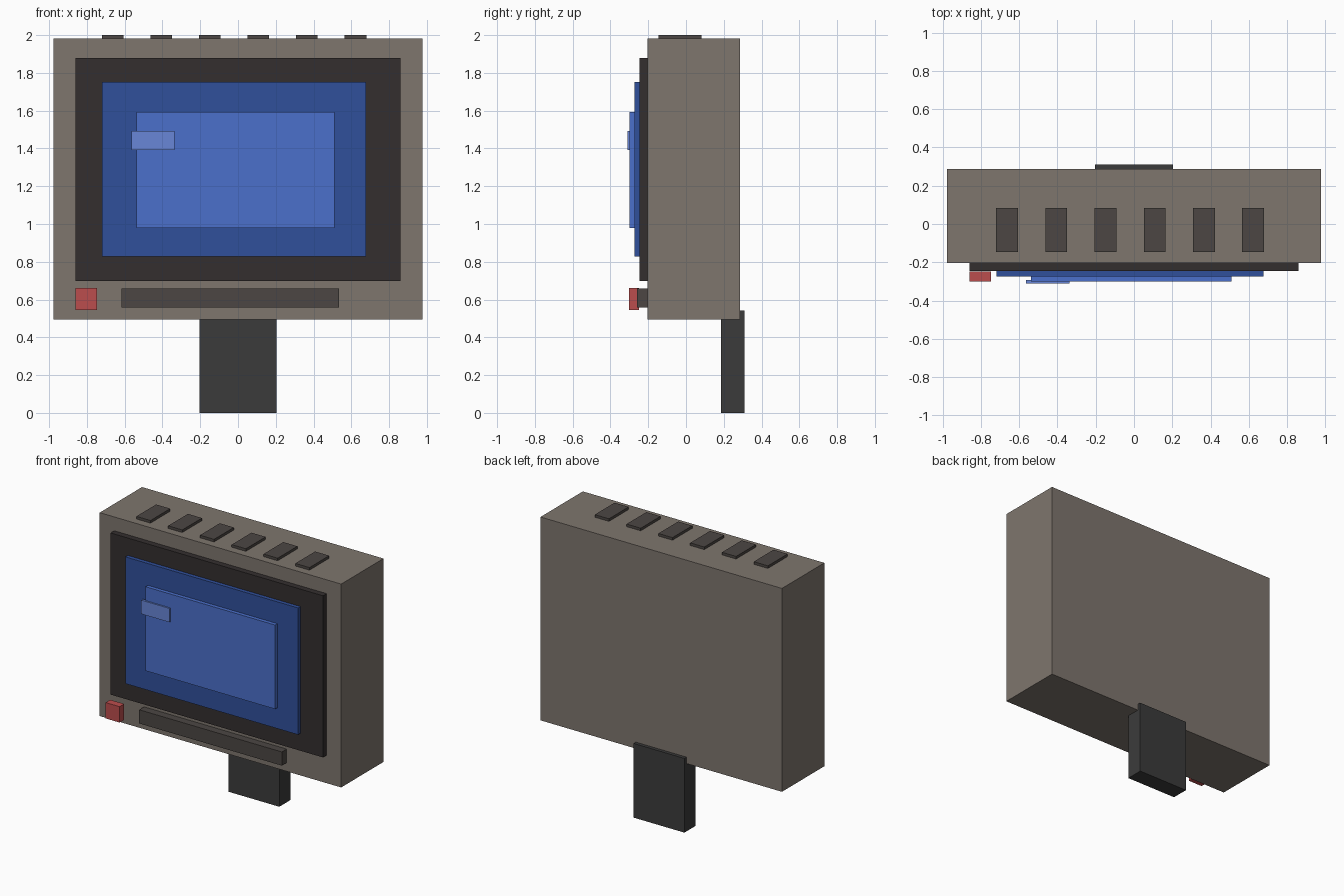
import bpy
import bmesh
from mathutils import Vector

if "Cube" in bpy.data.objects:
    bpy.data.objects.remove(bpy.data.objects["Cube"])


def paint(name, rgb):
    mat = bpy.data.materials.new(name)
    mat.diffuse_color = (*rgb, 1.0)
    mat.use_nodes = True
    mat.node_tree.nodes["Principled BSDF"].inputs["Base Color"].default_value = mat.diffuse_color
    return mat


def box(name, x, y, z, mat):
    """Box spanning the given (min, max) ranges."""
    lo, hi = Vector((x[0], y[0], z[0])), Vector((x[1], y[1], z[1]))
    bm = bmesh.new()
    bmesh.ops.create_cube(bm, size=1.0)
    bmesh.ops.scale(bm, vec=hi - lo, verts=bm.verts)
    bmesh.ops.translate(bm, vec=(lo + hi) / 2, verts=bm.verts)
    mesh = bpy.data.meshes.new(name)
    bm.to_mesh(mesh)
    bm.free()
    mesh.materials.append(mat)
    obj = bpy.data.objects.new(name, mesh)
    bpy.context.collection.objects.link(obj)
    return obj


casing = paint("casing_taupe", (0.21, 0.18, 0.155))
frame = paint("frame_black", (0.034, 0.028, 0.028))
trim = paint("trim_dark", (0.072, 0.062, 0.057))
metal = paint("stand_grey", (0.044, 0.044, 0.044))
blue_dark = paint("blue_dark", (0.03, 0.08, 0.33))
blue_mid = paint("blue_mid", (0.07, 0.16, 0.60))
blue_light = paint("blue_light", (0.14, 0.24, 0.68))
red = paint("button_red", (0.50, 0.075, 0.075))

# Main casing and rear stand
box("casing", (-0.976, 0.976), (-0.203, 0.286), (0.495, 1.981), casing)
box("stand", (-0.205, 0.205), (0.184, 0.311), (0.0, 0.542), metal)

# Layered screen: bezel, outer glow, inner glow, highlight
box("bezel", (-0.859, 0.859), (-0.245, -0.203), (0.699, 1.880), frame)
box("screen", (-0.719, 0.677), (-0.273, -0.245), (0.827, 1.753), blue_dark)
box("screen_glow", (-0.537, 0.510), (-0.300, -0.273), (0.980, 1.594), blue_mid)
box("screen_highlight", (-0.565, -0.336), (-0.311, -0.292), (1.392, 1.493), blue_light)

# Control strip and button
box("control_strip", (-0.617, 0.536), (-0.259, -0.203), (0.558, 0.658), trim)
box("power_button", (-0.859, -0.746), (-0.301, -0.248), (0.546, 0.662), red)

# Row of top vents
for i in range(6):
    cx = -0.663 + 0.257 * i
    box(f"vent_{i + 1}", (cx - 0.057, cx + 0.057), (-0.145, 0.083), (1.970, 2.0), trim)
